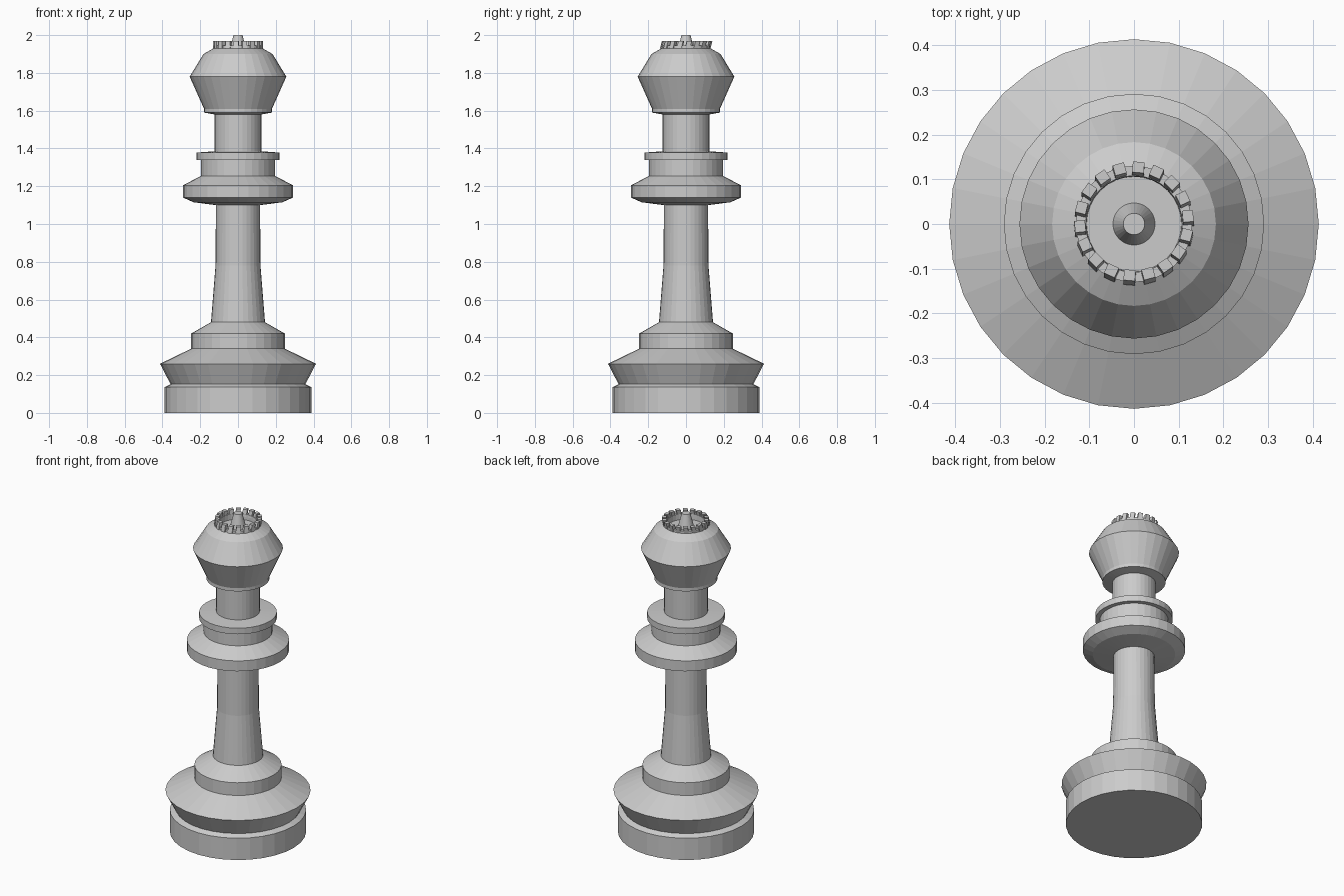
import bpy, bmesh
from math import sin, cos, tau
from mathutils import Matrix, Vector

if "Cube" in bpy.data.objects:
    bpy.data.objects.remove(bpy.data.objects["Cube"])


def make_object(name, bm):
    bmesh.ops.recalc_face_normals(bm, faces=bm.faces[:])
    mesh = bpy.data.meshes.new(name)
    bm.to_mesh(mesh)
    bm.free()
    obj = bpy.data.objects.new(name, mesh)
    bpy.context.collection.objects.link(obj)
    return obj


def lathe(name, profile, sides=32):
    """Revolve (radius, height) points around z and cap both ends."""
    bm = bmesh.new()
    rings = [[bm.verts.new((r * cos(tau * i / sides), r * sin(tau * i / sides), z))
              for i in range(sides)] for r, z in profile]
    for a, b in zip(rings, rings[1:]):
        for i in range(sides):
            j = (i + 1) % sides
            bm.faces.new((a[i], a[j], b[j], b[i]))
    bm.faces.new(rings[0][::-1])
    bm.faces.new(rings[-1])
    return make_object(name, bm)


# Turned body: foot, stem, collars, head and the shallow dish with its finial
lathe("turned_body", [
    (.388, 0), (.388, .137), (.357, .152),            # foot
    (.413, .26), (.248, .34), (.248, .42),            # flared base
    (.143, .48), (.119, .78), (.117, 1.10),           # stem
    (.235, 1.115), (.291, 1.14), (.291, 1.205), (.195, 1.255),   # lower collar
    (.195, 1.34), (.221, 1.34), (.221, 1.378), (.124, 1.385),    # upper collar
    (.124, 1.58), (.18, 1.59), (.18, 1.61),           # neck and lip
    (.256, 1.78), (.183, 1.90), (.13, 1.93),          # head
    (.13, 1.945), (.108, 1.945), (.106, 1.91),        # crown rim and dish
    (.047, 1.91), (.024, 2.0),                        # finial
])

# Crown teeth: small blocks around the rim, leaning slightly to the back
bm = bmesh.new()
lean = Matrix.Identity(4)
lean[1][2] = 0.25
for i in range(18):
    angle = tau * (i + 0.27) / 18
    place = (Matrix.Translation((0, 0, 1.945)) @ lean @ Matrix.Rotation(angle, 4, 'Z')
             @ Matrix.Translation((.121, 0, 0.005))
             @ Matrix.Diagonal((.024, .026, .04, 1)))
    bmesh.ops.create_cube(bm, size=1, matrix=place)
make_object("crown_teeth", bm)
